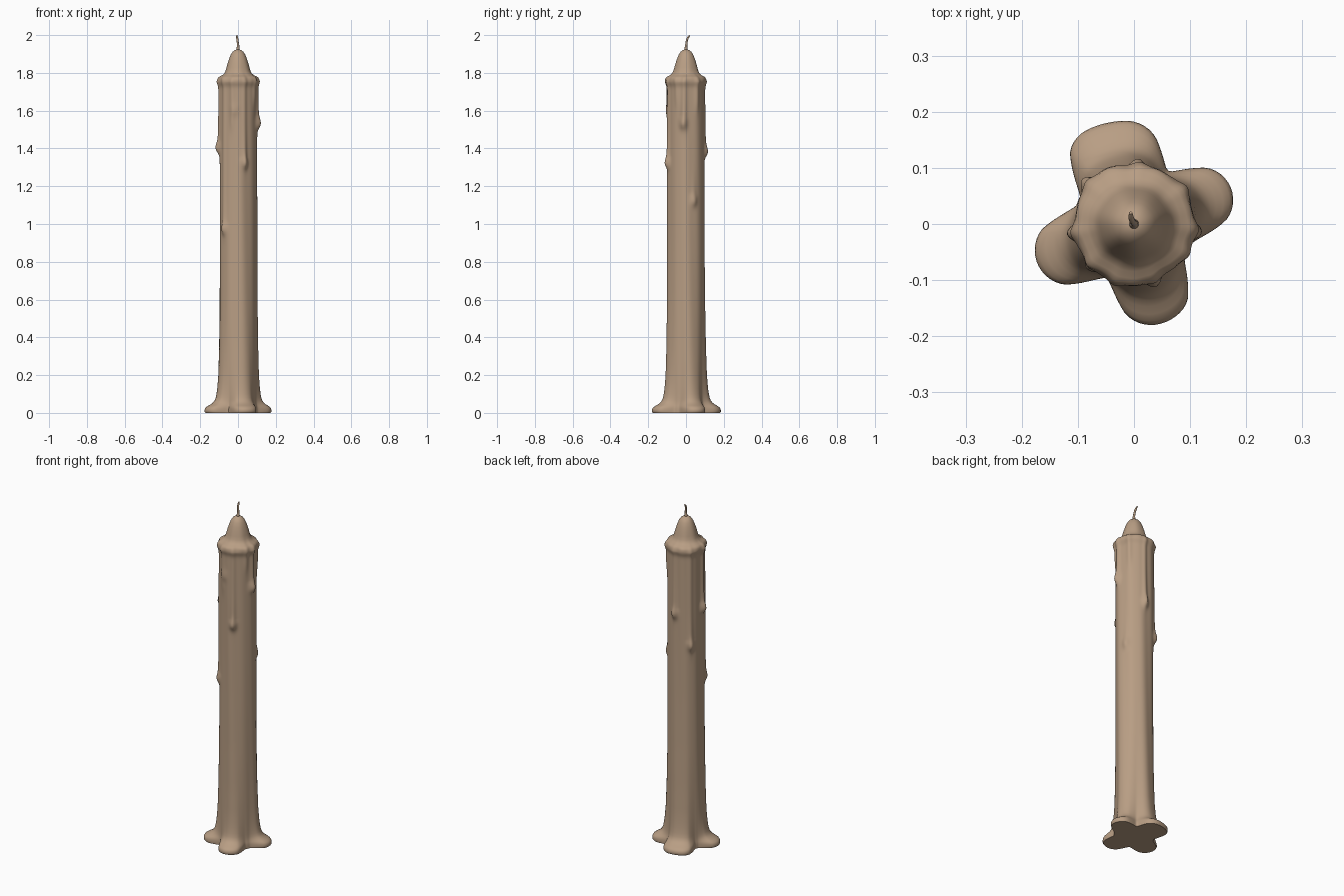
import bpy, bmesh, math
from math import sin, cos, pi, exp, radians
from mathutils import Vector

if "Cube" in bpy.data.objects:
    bpy.data.objects.remove(bpy.data.objects["Cube"])

wax = bpy.data.materials.new("tan wax")
wax.diffuse_color = (0.48, 0.34, 0.23, 1)
wax.use_nodes = True
wax.node_tree.nodes["Principled BSDF"].inputs["Base Color"].default_value = wax.diffuse_color

N = 120
ANG = [2 * pi * i / N for i in range(N)]


def adiff(a, b):
    return (a - b + pi) % (2 * pi) - pi


def lerp_table(t, x):
    for (x0, y0), (x1, y1) in zip(t, t[1:]):
        if x <= x1:
            return y0 + (y1 - y0) * max(0, (x - x0) / (x1 - x0))
    return t[-1][1]


# puddle lobes at the foot: centre x, y, radius
LOBES = [(0.116, 0.042, 0.060), (-0.058, 0.115, 0.058), (-0.015, 0.118, 0.065),
         (-0.113, -0.046, 0.063), (0.030, -0.115, 0.064), (0.052, -0.118, 0.048)]


def foot_radius(a):
    best = 0.105
    for cx, cy, r in LOBES:
        d = cx * cos(a) + cy * sin(a)
        h = -cx * sin(a) + cy * cos(a)
        if abs(h) < r and d > 0:
            best = max(best, d + math.sqrt(r * r - h * h))
    return best


raw = [foot_radius(a) for a in ANG]
FOOT = [sum(raw[(i + k) % N] for k in range(-3, 4)) / 7 for i in range(N)]
SPREAD = [(0, .95), (.006, 1), (.02, 1), (.032, .9), (.045, .62), (.06, .4), (.085, .28),
          (.13, .2), (.2, .13), (.35, .07), (.6, .02), (.9, 0)]

# running drops: angle in degrees, height, size
DROPS = [(-70, 1.32, .017), (-135, .97, .014), (188, 1.40, .019), (-8, 1.53, .016),
         (24, 1.12, .012), (88, 1.38, .016), (140, 1.20, .017), (-100, 1.60, .006)]
# wax runs sagging from the rim: angle, length
RUNS = [(-108, .25), (-70, .45), (-30, .12), (-5, .26), (35, .15), (85, .4),
        (138, .6), (188, .37), (222, .8)]


def radius(i, z):
    a = ANG[i]
    r = 0.0985 + 0.0015 * sin(3 * a + 1) + 0.0015 * sin(5 * a + 2 * z) + 0.001 * sin(9 * a + 1.5 * z)
    # thick overhanging rim
    r += 0.009 * exp(-((z - 1.755) / 0.022) ** 2)
    # runs
    for deg, ln in RUNS:
        d = adiff(a, radians(deg)) * 0.1
        low = 1.76 - ln
        f = 1 / (1 + exp(-(z - low) / 0.02))
        r += 0.0065 * f * exp(-(d / 0.013) ** 2)
    # drops
    for deg, h, s in DROPS:
        d = adiff(a, radians(deg)) * 0.1
        dz = z - h
        if abs(dz) > 0.4:
            continue
        v = exp(-(dz / 0.026) ** 2) if dz < 0 else 0.75 * exp(-(dz / 0.035) ** 2) + 0.25 * exp(-(dz / 0.13) ** 2)
        w = 0.018 if dz < 0.03 else 0.014
        r += s * v * exp(-(d / w) ** 2)
    # flared foot
    s = lerp_table(SPREAD, z)
    return r * (1 - s) + (FOOT[i] + 0.003) * s


# candle body: wavy rings, then shoulder and bell tip
bm = bmesh.new()
zs = [0, .006, .014, .022, .03, .038, .046, .055, .065, .08, .1, .13, .16]
zs += [.2 + .04 * k for k in range(18)]
zs += [.92 + .012 * k for k in range(65)] + [1.7 + .008 * k for k in range(8)]
rings = []
for z in zs:
    rings.append([bm.verts.new((radius(i, z) * cos(a), radius(i, z) * sin(a), z))
                  for i, a in enumerate(ANG)])
TIP = [(.107, 1.768), (.103, 1.776), (.095, 1.782), (.083, 1.788), (.073, 1.797), (.066, 1.81), (.061, 1.828),
       (.055, 1.85), (.047, 1.875), (.038, 1.897), (.028, 1.912), (.016, 1.921), (.006, 1.924)]
for k, (tr, z) in enumerate(TIP):
    f = max(0, 1 - k / 5)
    ring = []
    for i, a in enumerate(ANG):
        edge = radius(i, 1.756) / 0.110
        r = tr * (1 + (edge - 1) * f) * (1 + 0.02 * sin(7 * a) * (1 - k / 12))
        ring.append(bm.verts.new((r * cos(a), r * sin(a), z)))
    rings.append(ring)
for lo, hi in zip(rings, rings[1:]):
    for i in range(N):
        j = (i + 1) % N
        bm.faces.new((lo[i], lo[j], hi[j], hi[i]))
bm.faces.new(rings[-1])
base = bm.verts.new((0, 0, 0))
for i in range(N):
    bm.faces.new((base, rings[0][(i + 1) % N], rings[0][i]))
bmesh.ops.recalc_face_normals(bm, faces=bm.faces)
me = bpy.data.meshes.new("candle_body")
bm.to_mesh(me)
bm.free()
body = bpy.data.objects.new("candle_body", me)
bpy.context.collection.objects.link(body)

# curved wick: tapered tube along a short path
PATH = [(0, 0, 1.91, .010), (0, 0, 1.928, .008), (.001, .001, 1.945, .006), (-.001, .003, 1.96, .0055),
        (-.003, .005, 1.975, .0055), (-.005, .011, 1.988, .005), (-.006, .02, 1.998, .003)]
bm = bmesh.new()
prev = None
for k, (x, y, z, r) in enumerate(PATH):
    p = Vector((x, y, z))
    t = Vector(PATH[min(k + 1, len(PATH) - 1)][:3]) - Vector(PATH[max(k - 1, 0)][:3])
    q = Vector((0, 0, 1)).rotation_difference(t)
    ring = [bm.verts.new(p + q @ Vector((r * cos(m * pi / 6), r * sin(m * pi / 6), 0))) for m in range(12)]
    if prev:
        for m in range(12):
            n = (m + 1) % 12
            bm.faces.new((prev[m], prev[n], ring[n], ring[m]))
    prev = ring
bm.faces.new(prev)
me = bpy.data.meshes.new("wick")
bm.to_mesh(me)
bm.free()
wick = bpy.data.objects.new("wick", me)
bpy.context.collection.objects.link(wick)

for ob in (body, wick):
    ob.data.materials.append(wax)
    ob.select_set(True)
bpy.context.view_layer.objects.active = body
bpy.ops.object.shade_smooth_by_angle(angle=radians(50))
